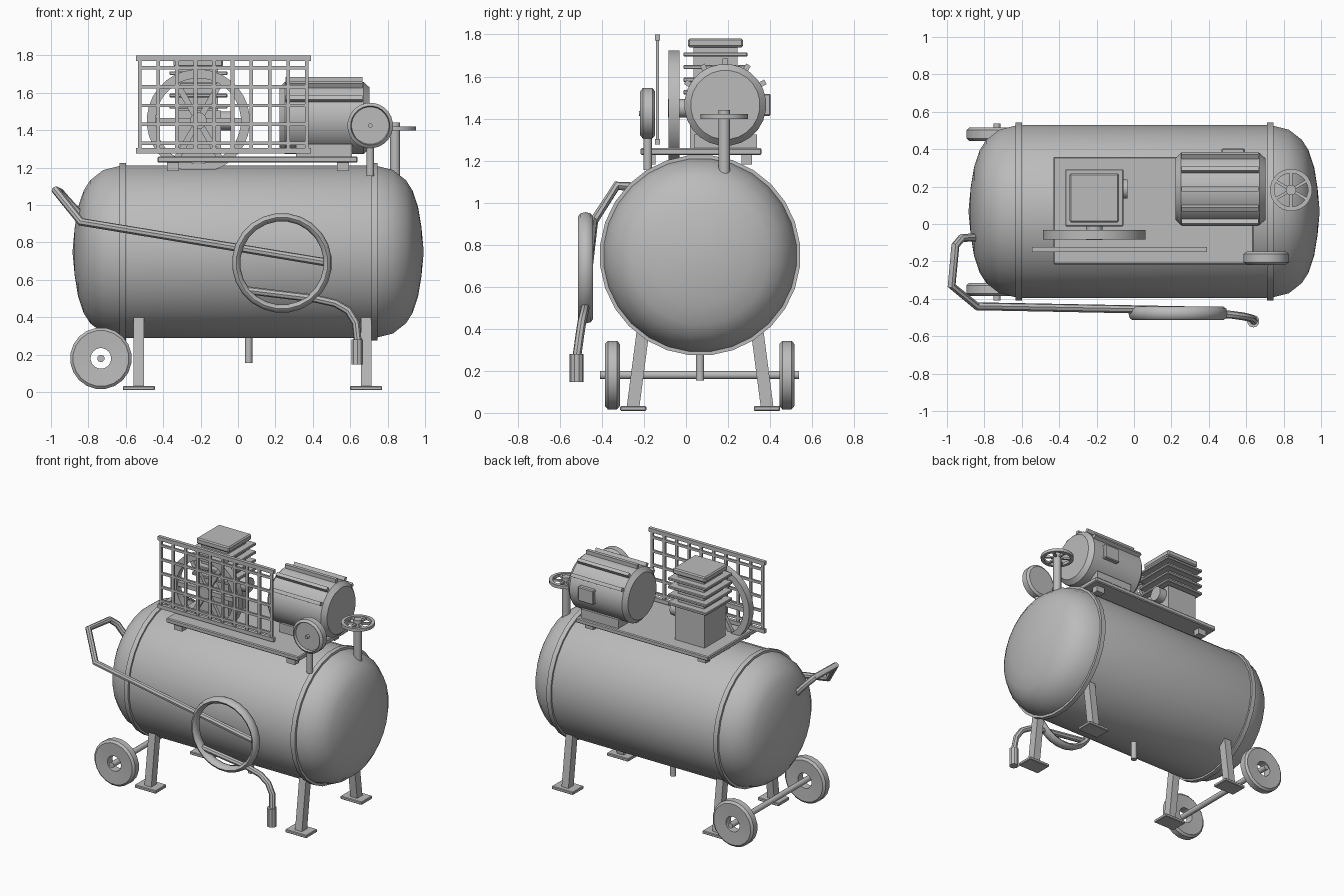
import bpy, bmesh, math
from mathutils import Matrix, Vector

cube = bpy.data.objects.get("Cube")
if cube:
    bpy.data.objects.remove(cube, do_unlink=True)

grey = bpy.data.materials.new("plain_grey")
grey.use_nodes = True
grey.diffuse_color = (0.5, 0.5, 0.5, 1)
grey.node_tree.nodes["Principled BSDF"].inputs["Base Color"].default_value = (0.5, 0.5, 0.5, 1)


def finish(name, bm, smooth=None):
    """Turn a bmesh into a named object, optionally smooth below an angle."""
    bmesh.ops.recalc_face_normals(bm, faces=bm.faces)
    mesh = bpy.data.meshes.new(name)
    bm.to_mesh(mesh)
    bm.free()
    mesh.materials.append(grey)
    if smooth:
        mesh.shade_smooth()
        mesh.set_sharp_from_angle(angle=math.radians(smooth))
    obj = bpy.data.objects.new(name, mesh)
    bpy.context.scene.collection.objects.link(obj)
    return obj


def boxes(name, items, bevel=0):
    """Each item is (centre, size) or (centre, size, axis, angle)."""
    bm = bmesh.new()
    for centre, size, *turn in items:
        m = Matrix.Translation(centre)
        if turn:
            m = m @ Matrix.Rotation(turn[1], 4, turn[0])
        bmesh.ops.create_cube(bm, size=1, matrix=m @ Matrix.Diagonal((*size, 1)))
    if bevel:
        bmesh.ops.bevel(bm, geom=bm.edges[:], offset=bevel, segments=1, affect='EDGES')
    return finish(name, bm)


def lathe(name, profile, centre, axis, n=24, closed=False, smooth=35):
    """Revolve (radius, height) points about an axis."""
    bm = bmesh.new()
    rings = []
    for r, h in profile:
        ring = []
        for i in range(n):
            t = math.tau * (i + 0.5) / n
            a, b = r * math.cos(t), r * math.sin(t)
            p = {'X': (h, a, b), 'Y': (a, h, b), 'Z': (a, b, h)}[axis]
            ring.append(bm.verts.new(Vector(p) + Vector(centre)))
        rings.append(ring)
    pairs = list(zip(rings, rings[1:]))
    if closed:
        pairs.append((rings[-1], rings[0]))
    for lo, hi in pairs:
        for i in range(n):
            j = (i + 1) % n
            bm.faces.new((lo[i], lo[j], hi[j], hi[i]))
    bmesh.ops.remove_doubles(bm, verts=bm.verts, dist=1e-5)
    return finish(name, bm, smooth)


def rod(name, r, h0, h1, centre, axis, n=12):
    return lathe(name, [(0, h0), (r, h0), (r, h1), (0, h1)], centre, axis, n)


def ring(name, r0, r1, half, centre, axis, n=24):
    return lathe(name, [(r0, -half), (r1, -half), (r1, half), (r0, half)],
                 centre, axis, n, closed=True)


def tube(name, points, radius):
    curve = bpy.data.curves.new(name + "_path", 'CURVE')
    curve.dimensions = '3D'
    curve.bevel_depth = radius
    curve.bevel_resolution = 2
    curve.use_fill_caps = True
    spline = curve.splines.new('POLY')
    spline.points.add(len(points) - 1)
    for point, co in zip(spline.points, points):
        point.co = (*co, 1)
    path = bpy.data.objects.new(name + "_path", curve)
    bpy.context.scene.collection.objects.link(path)
    deps = bpy.context.evaluated_depsgraph_get()
    mesh = bpy.data.meshes.new_from_object(path.evaluated_get(deps))
    bm = bmesh.new()
    bm.from_mesh(mesh)
    bpy.data.objects.remove(path, do_unlink=True)
    return finish(name, bm, 40)


# Tank with domed ends and two bands
CY, CZ = 0.067, 0.75
dome = [(0, 0.265), (0.13, 0.253), (0.24, 0.235), (0.33, 0.205), (0.385, 0.17), (0.44, 0.1), (0.465, 0)]
profile = [(r, -0.62 - h) for r, h in dome] + [(r, 0.728 + h) for r, h in reversed(dome)]
lathe("tank", profile, (0, CY, CZ), 'X', 28, smooth=50)
for side, x in (("right", -0.617), ("left", 0.728)):
    ring(side + "_tank_band", 0.45, 0.478, 0.017, (x, CY, CZ), 'X', 28)
rod("drain_pipe", 0.02, 0.155, 0.3, (0.057, CY, 0), 'Z')

# Legs and foot plates
for end, x in (("right", -0.53), ("left", 0.685)):
    for place, s in (("front", -1), ("back", 1)):
        boxes(f"{place}_{end}_leg",
              [((x, CY + s * 0.295, 0.21), (0.055, 0.06, 0.39), 'X', s * 0.13)])
        boxes(f"{place}_{end}_foot", [((x, CY + s * 0.318, 0.021), (0.172, 0.125, 0.022))], 0.004)

# Axle and wheels
rod("axle", 0.02, -0.41, 0.538, (-0.733, 0, 0.18), 'Y')
for place, y in (("front", -0.35), ("back", 0.48)):
    lathe(place + "_wheel", [(0.055, -0.03), (0.15, -0.035), (0.165, -0.022), (0.165, 0.022),
                             (0.15, 0.035), (0.055, 0.03)], (-0.733, y, 0.18), 'Y', 20, closed=True)

# Mounting plate and its pads
boxes("mounting_plate", [((0.105, 0.072, 1.243), (1.07, 0.575, 0.034))], 0.006)
boxes("plate_pads", [((x, y, 1.205), (0.065, 0.05, 0.045))
                     for x in (-0.347, 0.562) for y in (-0.17, 0.29)])

# Pump: block, finned cylinder and cap
PX, PY = -0.212, 0.14
boxes("pump_block", [((PX, PY, 1.38), (0.24, 0.24, 0.25))])
boxes("pump_cylinder", [((PX, PY, 1.62), (0.21, 0.21, 0.25))])
boxes("pump_fins", [((PX, PY, 1.525 + 0.06 * i), (0.31, 0.305, 0.02)) for i in range(4)], 0.004)
boxes("pump_cap", [((PX, PY, 1.76), (0.265, 0.262, 0.042))], 0.008)
rod("pump_port", 0.052, 0, 0.08, (-0.115, 0.187, 1.45), 'X', 16)

# Flywheel
ring("flywheel_rim", 0.228, 0.276, 0.026, (PX, -0.057, 1.45), 'Y', 32)
boxes("flywheel_spokes", [((PX, -0.057, 1.45), (0.48, 0.025, 0.032), 'Y', math.pi * i / 3)
                          for i in range(3)])
rod("flywheel_shaft", 0.045, -0.085, 0.04, (PX, 0, 1.45), 'Y', 16)

# Belt guard grille
GX, GY = -0.078, -0.136
bars = [((GX, GY, z), (0.935, 0.025, 0.028)) for z in (1.785, 1.29)]
bars += [((-0.525 + 0.0992 * i, GY, 1.538), (0.02, 0.014, 0.49)) for i in range(10)]
bars += [((GX, GY, 1.33 + 0.101 * i), (0.91, 0.014, 0.018)) for i in range(5)]
boxes("belt_guard", bars)

# Motor with ribs, junction box and base
MY, MZ = 0.187, 1.465
lathe("motor", [(0, 0.222), (0.165, 0.222), (0.195, 0.25), (0.195, 0.672), (0.165, 0.703), (0, 0.703)],
      (0, MY, MZ), 'X', 24)
ribs = []
for deg in range(30, 151, 30):
    t = math.radians(deg)
    ribs.append(((0.46, MY + 0.2 * math.cos(t), MZ + 0.2 * math.sin(t)), (0.41, 0.04, 0.025), 'X', t))
boxes("motor_ribs", ribs)
boxes("junction_box", [((0.53, 0.378, MZ), (0.125, 0.05, 0.105))], 0.006)
boxes("motor_base", [((0.46, MY, 1.29), (0.3, 0.3, 0.07))])

# Pressure gauge
lathe("gauge", [(0, -0.2), (0.1, -0.2), (0.105, -0.218), (0.122, -0.205), (0.122, -0.16),
                (0.105, -0.147), (0, -0.147)], (0.707, 0, 1.425), 'Y', 24)
rod("gauge_pin", 0.012, -0.224, -0.19, (0.707, 0, 1.425), 'Y')
rod("gauge_stem", 0.021, 1.155, 1.33, (0.707, -0.182, 0), 'Z')

# Valve with handwheel
VX, VY, VZ = 0.84, 0.182, 1.41
rod("valve_stem", 0.028, 1.13, 1.44, (VX, VY, 0), 'Z', 16)
ring("handwheel_rim", 0.09, 0.113, 0.011, (VX, VY, VZ), 'Z')
boxes("handwheel_spokes", [((VX, VY, VZ), (0.19, 0.016, 0.014), 'Z', math.pi * (i / 3 + 1 / 6))
                           for i in range(3)])

# Pull handle
tube("pull_handle", [(-0.81, -0.07, 0.91), (-0.92, -0.075, 1.03), (-0.955, -0.115, 1.07),
                     (-0.975, -0.33, 1.08), (-0.84, -0.44, 0.91), (0.46, -0.465, 0.695)], 0.022)

# Coiled hose, loose tail and fitting
oval = [(0.245 + 0.022 * math.cos(math.tau * i / 8), 0.036 * math.sin(math.tau * i / 8)) for i in range(8)]
lathe("hose_coil", oval, (0.235, -0.478, 0.69), 'Y', 24, closed=True, smooth=50)
tube("hose_tail", [(0.04, -0.475, 0.545), (0.41, -0.48, 0.5), (0.52, -0.485, 0.475), (0.59, -0.495, 0.435),
                   (0.63, -0.505, 0.37), (0.642, -0.52, 0.26)], 0.021)
rod("hose_fitting", 0.033, 0.148, 0.28, (0.638, -0.52, 0), 'Z', 10)
